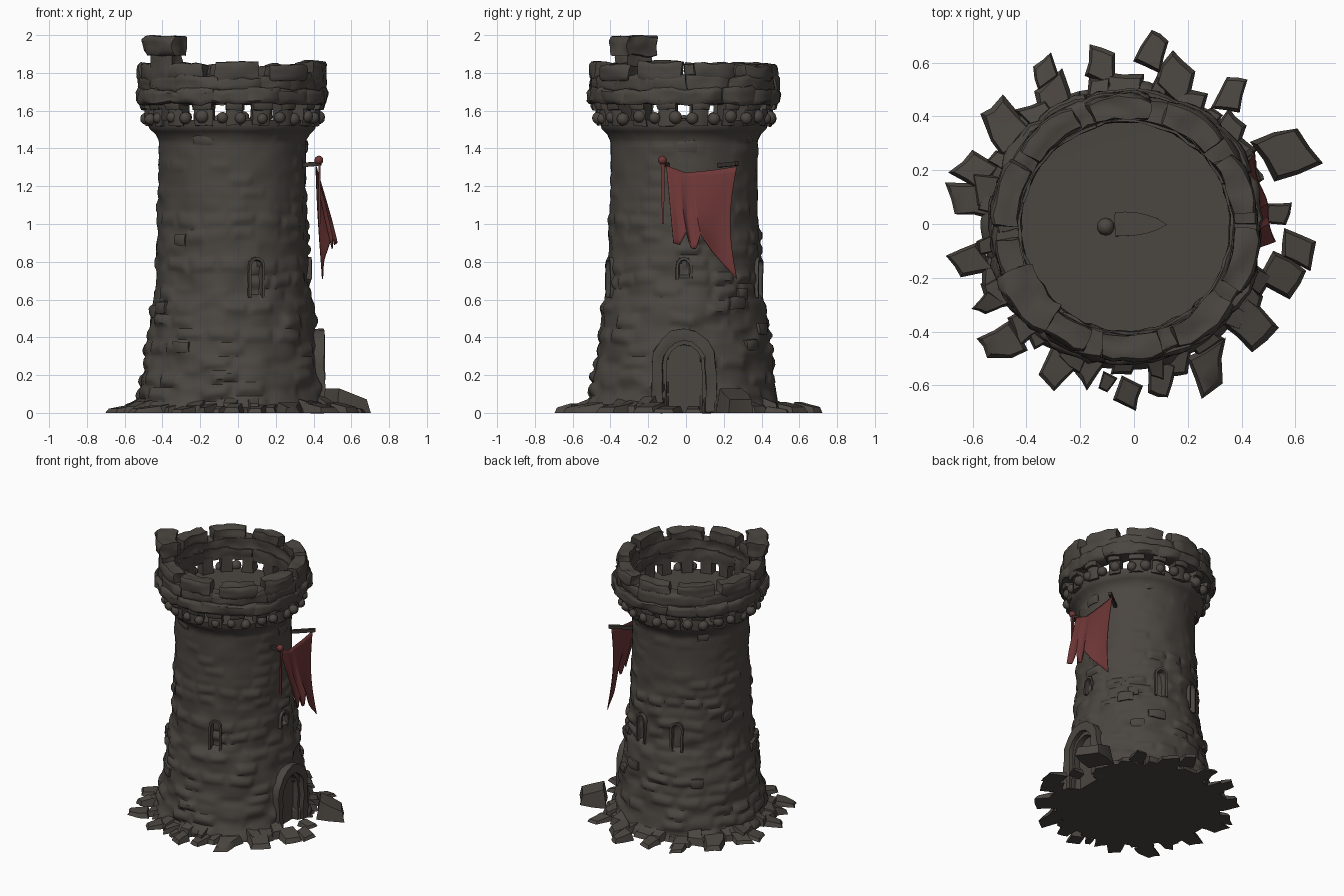
import bpy, bmesh, math, random
from mathutils import Vector, noise

random.seed(7)
rnd = random.uniform
TAU = math.tau
CX, CY = -0.03, -0.01

cube = bpy.data.objects.get("Cube")
if cube:
    bpy.data.objects.remove(cube, do_unlink=True)


def material(name, rgb):
    m = bpy.data.materials.new(name)
    m.use_nodes = True
    m.diffuse_color = (*rgb, 1)
    m.node_tree.nodes["Principled BSDF"].inputs["Base Color"].default_value = (*rgb, 1)
    return m


stone = material("dark stone", (0.07, 0.061, 0.052))
red = material("faded red cloth", (0.155, 0.037, 0.037))
wood = material("dark wood", (0.045, 0.035, 0.03))
parts = []


def finish(name, bm, mat):
    bmesh.ops.recalc_face_normals(bm, faces=bm.faces)
    mesh = bpy.data.meshes.new(name)
    bm.to_mesh(mesh)
    bm.free()
    mesh.materials.append(mat)
    ob = bpy.data.objects.new(name, mesh)
    bpy.context.collection.objects.link(ob)
    parts.append(ob)
    return ob


def lerp(a, b, t):
    return a + (b - a) * t


def polar(a, r, z):
    return Vector((CX + r * math.cos(a), CY + r * math.sin(a), z))


def curve(points, t):
    """Piecewise linear lookup."""
    for (t0, v0), (t1, v1) in zip(points, points[1:]):
        if t <= t1:
            return lerp(v0, v1, max(0, (t - t0) / (t1 - t0)))
    return points[-1][1]


def block(bm, shape, cuts=3, rough=0.0):
    """Subdivided box whose unit coordinates are bent by shape(u, v, w)."""
    start = len(bm.verts)
    made = bmesh.ops.create_cube(bm, size=1)["verts"]
    edges = list({e for v in made for e in v.link_edges})
    bmesh.ops.subdivide_edges(bm, edges=edges, cuts=cuts, use_grid_fill=True)
    for v in list(bm.verts)[start:]:
        p = shape(v.co.x + 0.5, v.co.y + 0.5, v.co.z + 0.5)
        v.co = p + noise.noise_vector(p * 14) * rough


def ball(bm, centre, radius):
    made = bmesh.ops.create_icosphere(bm, subdivisions=2, radius=radius)["verts"]
    bmesh.ops.translate(bm, verts=made, vec=centre)


def sector(bm, a0, a1, r0, r1, z0, z1, cuts=4, rough=0.012):
    """Ring stone with softened corners."""
    def shape(u, v, w):
        soft = 1 - 0.1 * (abs(2 * u - 1) ** 6 + abs(2 * w - 1) ** 6)
        return polar(lerp(a0, a1, u), lerp(r0, lerp(r0, r1, soft), v), lerp(z0, z1, w))
    block(bm, shape, cuts, rough)


def arch(bm, az, inner, outer, z0, spring, r0, r1, cuts=15, rough=0.006):
    """Arched surround: two legs and a half ring, set on the wall at angle az."""
    def shape(u, v, w):
        h = lerp(inner, outer, v)
        if u < 0.25:
            t, z = -h, lerp(z0, spring, u * 4)
        elif u > 0.75:
            t, z = h, lerp(spring, z0, u * 4 - 3)
        else:
            k = (u - 0.25) * TAU
            t, z = -h * math.cos(k), spring + 1.15 * h * math.sin(k)
        d = lerp(r0, r1, w)
        return Vector((CX + d * math.cos(az) - t * math.sin(az),
                       CY + d * math.sin(az) + t * math.cos(az), z))
    block(bm, shape, cuts, rough)


def in_arch(t, z, half, z0, spring):
    if abs(t) > half or z < z0:
        return False
    return z < spring + 1.15 * math.sqrt(half * half - t * t)


# Openings: angle, half width, sill, spring line
windows = [(math.radians(d), 0.03, 0.625, 0.775) for d in (-72, 73, 112)]
windows.append((0, 0.03, 0.72, 0.775))

# Tower shaft: coursed masonry with random stone depth
profile = [(0, 0.535), (0.06, 0.505), (0.2, 0.482), (0.35, 0.46), (0.5, 0.443),
           (0.58, 0.432), (0.62, 0.415), (0.9, 0.402), (1.2, 0.39), (1.44, 0.39),
           (1.48, 0.41), (1.5, 0.438), (1.55, 0.45)]


def wall(a, z):
    r = curve(profile, z)
    wob = 0.03 * noise.noise(polar(a, 0.4, z) * 4)
    row = (z + wob) / 0.075
    i = math.floor(row)
    n = 15 + i * 7 % 5
    u = a / TAU * n + noise.cell(Vector((i + 0.5, 3.5, 9.5)))
    j = math.floor(u) % n
    gap = min((0.5 - abs(u % 1 - 0.5)) * 1.6, 0.5 - abs(row % 1 - 0.5))
    e = min(1, gap / 0.35)
    e = e * e * (3 - 2 * e)
    amount = curve([(0, 1.3), (0.6, 1), (0.95, 0.9), (1.15, 0.45), (1.5, 0.2)], z)
    depth = noise.cell(Vector((i + 0.5, j + 0.5, 1.5))) * 0.014
    r += amount * (e * (depth + 0.006) - 0.005)
    r += 0.014 * amount * noise.noise(polar(a, 0.4, z) * 8)
    for az, half, z0, spring in windows:
        d = (a - az + math.pi) % TAU - math.pi
        if abs(d) < 0.3 and in_arch(d * r, z, half, z0, spring):
            r -= 0.03
    side = r * math.sin(a)
    if math.cos(a) > 0:
        if in_arch(side, z, 0.115, -1, 0.25):
            r = min(r, 0.415 / math.cos(a))
        elif in_arch(side, z, 0.165, -1, 0.25):
            r = min(r, 0.465 / math.cos(a))
    return r


bm = bmesh.new()
cols, rows = 190, 104
rings = []
for k in range(rows + 1):
    z = 1.55 * k / rows
    rings.append([bm.verts.new(polar(TAU * c / cols, wall(TAU * c / cols, z), z))
                  for c in range(cols)])
for lo, hi in zip(rings, rings[1:]):
    for c in range(cols):
        d = (c + 1) % cols
        bm.faces.new((lo[c], lo[d], hi[d], hi[c]))
for ring, z in ((rings[0], 0.0), (rings[-1], 1.54)):
    hub = bm.verts.new((CX, CY, z))
    for c in range(cols):
        bm.faces.new((ring[c], ring[(c + 1) % cols], hub))
finish("tower_shaft", bm, stone)

# Window surrounds and doorway
bm = bmesh.new()
for az, half, z0, spring in windows:
    r = curve(profile, z0)
    arch(bm, az, half, half + 0.014, z0 - 0.015, spring, r - 0.05, r + 0.009, 11, 0.004)
finish("window_surrounds", bm, stone)
bm = bmesh.new()
arch(bm, 0, 0.115, 0.172, 0, 0.25, 0.37, 0.486, 15, 0.012)
arch(bm, 0, 0.095, 0.12, 0, 0.25, 0.37, 0.455)
finish("door_surround", bm, stone)

# Loose bricks standing out of the shaft
bm = bmesh.new()
spots = [(-1.98, 1.45), (0.04, 1.41), (1.1, 1.46), (2.4, 1.44)]
spots += [(rnd(0.5, 6), rnd(0.3, 0.95)) for k in range(10)]
for a, z in spots:
    r = curve(profile, z - 0.03)
    w = rnd(0.08, 0.14)
    sector(bm, a - w, a + w, r - 0.05, r + rnd(0.012, 0.018), z - 0.03, z + 0.03, 3, 0.008)
finish("loose_bricks", bm, stone)

# Corbels: stout posts with a ring of hanging bosses
bm = bmesh.new()
posts, bosses = 18, 28
for k in range(posts):
    a = TAU * (k + 0.5) / posts + rnd(-0.03, 0.03)
    w = rnd(0.085, 0.11)
    sector(bm, a - w, a + w, 0.39, 0.47, 1.52, 1.66, 2, 0.008)
    sector(bm, a - w, a + w, 0.42, 0.495, 1.605, 1.66, 2, 0.008)
for k in range(bosses):
    ball(bm, polar(TAU * (k + rnd(0.4, 0.6)) / bosses, 0.458, rnd(1.555, 1.572)), rnd(0.03, 0.038))
finish("corbels", bm, stone)

# Parapet: two stone rings and the merlons
bm = bmesh.new()
for n, r0, r1, z0, z1 in ((17, 0.39, 0.515, 1.635, 1.715), (14, 0.4, 0.5, 1.7, 1.785)):
    for k in range(n):
        a = TAU * k / n + rnd(-0.05, 0.05)
        sector(bm, a, a + TAU / n + 0.06, r0, r1 + rnd(-0.012, 0.01),
               z0, z1 + rnd(-0.01, 0.01), 5, 0.016)
for k in range(10):
    a = TAU * (k + 0.5) / 10 + 0.05
    w = rnd(0.22, 0.27)
    sector(bm, a - w, a + w, 0.405, rnd(0.485, 0.505), 1.76, rnd(1.835, 1.865), 5, 0.016)
a = math.radians(217)
sector(bm, a - 0.2, a + 0.2, 0.4, 0.495, 1.74, 1.92, 5, 0.018)
sector(bm, a - 0.27, a + 0.25, 0.38, 0.52, 1.895, 1.992, 5, 0.02)
finish("parapet", bm, stone)

# Low debris on the roof floor
bm = bmesh.new()
block(bm, lambda u, v, w: Vector((lerp(-0.07, 0.125, u),
      (v - 0.5) * 0.09 * (1 - u ** 3), 1.53 + 0.03 * w)), 4, 0.003)
ball(bm, (-0.105, -0.01, 1.545), 0.033)
finish("roof_debris", bm, stone)

# Rubble around the foot: x, y, size
rubble = [(-.33, .57, .09), (-.12, .59, .12), (.07, .64, .11), (.36, .48, .11), (.16, .54, .14),
          (-.48, .36, .16), (-.59, .2, .12), (-.61, .09, .13), (-.61, -.14, .12),
          (-.54, -.3, .09), (-.49, -.44, .13), (-.29, -.54, .12), (-.1, -.59, .06),
          (-.02, -.63, .09), (.1, -.57, .12), (.28, -.54, .15), (.43, -.37, .15),
          (.55, -.19, .13), (.61, -.09, .11), (.53, .04, .08), (.57, .26, .17), (-.3, .46, .14)]


def rock(bm, x, y, size, height):
    turn = math.atan2(y, x) + rnd(-0.35, 0.35)
    along = Vector((math.cos(turn), math.sin(turn), 0))
    across = Vector((-along.y, along.x, 0))
    taper, skew = rnd(-0.1, 0.45), rnd(-0.35, 0.35)

    def shape(u, v, w):
        side = (v - 0.5) * (1 - taper * u) * (1 - 0.2 * w)
        reach = (u - 0.5) * (1 - 0.2 * w) * 1.1 + skew * (v - 0.5)
        p = Vector((x, y, 0)) + (along * reach + across * side) * size
        p += noise.noise_vector(p * 9) * size * 0.12 * (u + v)
        return Vector((p.x, p.y, w * height * (1 - 0.45 * u)))
    block(bm, shape, 1)


bm = bmesh.new()
for x, y, size in rubble:
    rock(bm, x, y, size, 0.13 if size > 0.16 else rnd(0.03, 0.06))
for k in range(30):
    p = polar(TAU * (k + rnd(0.1, 0.9)) / 30, rnd(0.49, 0.53), 0)
    if abs(p.y) > 0.16 or p.x < 0:
        rock(bm, p.x, p.y, rnd(0.08, 0.13), rnd(0.05, 0.1))
finish("foot_rubble", bm, stone)

# Banner cloth with a torn lower edge
top = [(0, 1.31), (0.28, 1.272), (0.65, 1.285), (1, 1.305)]
hem = [(0, 0.9), (0.1, 0.89), (0.2, 0.96), (0.28, 0.87), (0.36, 0.87), (0.42, 0.95),
       (0.6, 0.86), (0.8, 0.78), (1, 0.71)]
bm = bmesh.new()
cols, rows = 40, 16
grid = []
for c in range(cols + 1):
    s = c / cols
    line = []
    for k in range(rows + 1):
        v = k / rows
        y = lerp(-0.105 + 0.04 * v, 0.27, s) - 0.035 * s * math.sin(math.pi * v)
        x = 0.415 + 0.027 * v + 0.085 * v * (1 - s) + 0.007 * v * math.sin(11 * s + 3 * v)
        line.append(bm.verts.new((x, y, lerp(curve(top, s), curve(hem, s), v))))
    grid.append(line)
for p, q in zip(grid, grid[1:]):
    for k in range(rows):
        bm.faces.new((p[k], q[k], q[k + 1], p[k + 1]))
block(bm, lambda u, v, w: Vector((0.425 + 0.012 * u,
      -0.122 + 0.02 * (v - 0.5) * (0.5 + 0.5 * w), lerp(1.0, 1.32, w))), 2)
ball(bm, (0.428, -0.125, 1.338), 0.024)
cloth = finish("banner", bm, red)
cloth.modifiers.new("thickness", "SOLIDIFY").thickness = 0.005

# Brackets running from the wall out to the banner corners
bm = bmesh.new()
for wall_end, tip in (((0.32, -0.09), (0.436, -0.125)), ((0.3, 0.17), (0.436, 0.272))):
    inner, outer = Vector((*wall_end, 1.31)), Vector((*tip, 1.32))
    aside = (outer - inner).cross(Vector((0, 0, 1))).normalized()
    block(bm, lambda u, v, w: inner.lerp(outer, u) + aside * 0.022 * (v - 0.5)
          + Vector((0, 0, 0.022 * (w - 0.5))), 1)
finish("banner_brackets", bm, wood)

# Smooth shading with sharp edges kept
bpy.ops.object.select_all(action="DESELECT")
for ob in parts:
    ob.select_set(True)
bpy.context.view_layer.objects.active = parts[0]
bpy.ops.object.shade_smooth_by_angle(angle=math.radians(42))
